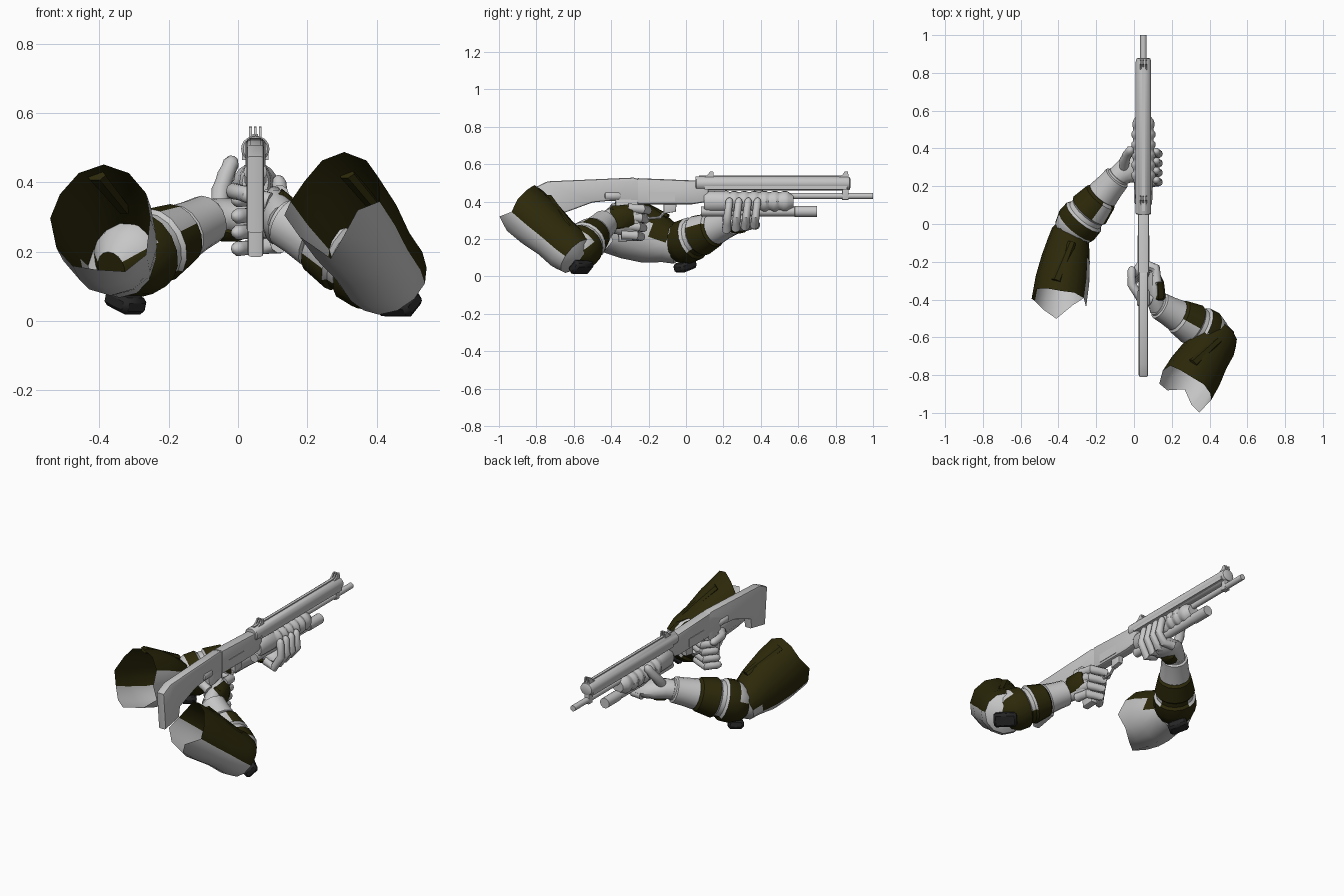
import bpy, bmesh, math
from mathutils import Vector, Matrix


def material(name, rgb):
    m = bpy.data.materials.new(name)
    m.diffuse_color = (*rgb, 1)
    return m


GREY, OLIVE, DARK = 0, 1, 2
MATS = [material("light grey", (0.57, 0.57, 0.57)),
        material("dark olive", (0.025, 0.0215, 0.003)),
        material("charcoal", (0.018, 0.018, 0.019))]
GX = 0.05  # gun centre line


def finish(bm, name):
    bmesh.ops.recalc_face_normals(bm, faces=bm.faces[:])
    me = bpy.data.meshes.new(name)
    bm.to_mesh(me)
    bm.free()
    for m in MATS:
        me.materials.append(m)
    ob = bpy.data.objects.new(name, me)
    bpy.context.collection.objects.link(ob)
    return ob


def loft(name, pts, radii, n=12, color=GREY, ref=(0, 0, 1), caps=(True, True), rim=None):
    """Skin rings along a path; color is an index or a rule(segment, angle)."""
    pts = [Vector(p) for p in pts]
    ref = Vector(ref)
    bm = bmesh.new()
    rings = []
    for i, p in enumerate(pts):
        t = (pts[min(i + 1, len(pts) - 1)] - pts[max(i - 1, 0)]).normalized()
        side = t.cross(ref).normalized()
        up = side.cross(t)
        r = radii[i]
        rs, ru = r if isinstance(r, tuple) else (r, r)
        ring = []
        for k in range(n):
            a = 2 * math.pi * k / n
            v = p + side * (math.cos(a) * rs) + up * (math.sin(a) * ru)
            if i == 0 and rim:
                v -= t * rim[k]
            ring.append(bm.verts.new(v))
        rings.append(ring)
    for i in range(len(rings) - 1):
        for k in range(n):
            j = (k + 1) % n
            f = bm.faces.new((rings[i][k], rings[i][j], rings[i + 1][j], rings[i + 1][k]))
            a = 2 * math.pi * (k + 0.5) / n
            f.material_index = color(i, a) if callable(color) else color
    for cap, ring, seg in ((caps[0], rings[0], 0), (caps[1], rings[-1], len(rings) - 2)):
        if cap:
            f = bm.faces.new(ring)
            f.material_index = color(seg, 0) if callable(color) else color
    return finish(bm, name)


def plate(name, profile, x0, x1, bevel=0.006):
    """Side profile in (y, z), extruded across x."""
    bm = bmesh.new()
    f = bm.faces.new([bm.verts.new((x0, y, z)) for y, z in profile])
    ext = bmesh.ops.extrude_face_region(bm, geom=[f], use_keep_orig=True)["geom"]
    bmesh.ops.translate(bm, vec=(x1 - x0, 0, 0),
                        verts=[g for g in ext if isinstance(g, bmesh.types.BMVert)])
    if bevel:
        edges = [e for e in bm.edges if abs(e.verts[0].co.x - e.verts[1].co.x) < 1e-6]
        bmesh.ops.bevel(bm, geom=edges, offset=bevel, segments=2, profile=0.5, affect='EDGES')
    return finish(bm, name)


def tube_y(name, z, ys, radii, n=16):
    return loft(name, [(GX, y, z) for y in ys], radii, n)


def finger(name, pts, r, ref):
    """Tapered digit with knuckle bulges and a rounded tip."""
    p = [Vector(q) for q in pts]
    path, rad = [], []
    for i in range(len(p) - 1):
        path += [p[i], p[i].lerp(p[i + 1], 0.5)]
        rad += [r * (1 - 0.07 * i) * 1.06, r * (1 - 0.07 * i) * 0.94]
    d = (p[-1] - p[-2]).normalized()
    path += [p[-1], p[-1] + d * r * 0.6, p[-1] + d * r * 0.85]
    rad += [r * 0.85, r * 0.55, r * 0.15]
    return loft(name, path, rad, 10, GREY, ref)


# ---- Gun -------------------------------------------------------------
plate("stock", [(-0.81, 0.475), (-0.74, 0.508), (-0.28, 0.528), (-0.24, 0.515), (-0.22, 0.40),
                (-0.40, 0.405), (-0.50, 0.395), (-0.65, 0.34), (-0.66, 0.28), (-0.79, 0.255)],
      0.025, 0.075, 0.01)
plate("receiver", [(-0.26, 0.525), (0.06, 0.512), (0.12, 0.50), (0.12, 0.40), (0.03, 0.385),
                   (-0.26, 0.385)], 0.021, 0.079, 0.012)
plate("ejection_port", [(-0.2, 0.45), (-0.06, 0.45), (-0.06, 0.40), (-0.2, 0.40)], 0.018, 0.082, 0)
tube_y("grip_boss", 0.43, [-0.44, -0.43, -0.36, -0.34], [(0.02, 0.015), (0.034, 0.028), (0.034, 0.028), (0.02, 0.015)])
plate("grip", [(-0.38, 0.42), (-0.25, 0.42), (-0.28, 0.19), (-0.36, 0.185)], 0.028, 0.074, 0.01)
plate("trigger_block", [(-0.12, 0.39), (-0.05, 0.39), (-0.055, 0.345), (-0.12, 0.335)], 0.035, 0.065, 0.004)
loft("trigger_guard", [(GX, -0.11, 0.35), (GX, -0.14, 0.315), (GX, -0.2, 0.31), (GX, -0.235, 0.35),
                       (GX, -0.24, 0.39)], [0.008] * 5, 8, GREY, (1, 0, 0))
tube_y("barrel", 0.43, [0.05, 1.0], [0.017, 0.017])
tube_y("magazine_tube", 0.347, [0.08, 0.58, 0.582, 0.70], [0.026, 0.026, 0.03, 0.03])
tube_y("heat_shield", 0.497, [0.05, 0.055, 0.86, 0.875, 0.88],
       [(0.035, 0.035), (0.041, 0.038), (0.041, 0.038), (0.037, 0.034), (0.025, 0.02)], 20)
plate("shield_rib", [(0.07, 0.54), (0.86, 0.54), (0.86, 0.52), (0.07, 0.52)], 0.042, 0.058, 0)
plate("shield_skirt", [(0.10, 0.49), (0.86, 0.49), (0.86, 0.465), (0.10, 0.465)], 0.012, 0.088, 0)
plate("barrel_clamp", [(0.835, 0.48), (0.87, 0.48), (0.87, 0.408), (0.835, 0.408)], 0.032, 0.068, 0.006)
for y0, label in ((0.13, "rear"), (0.85, "front")):
    for k in (-1, 0, 1):
        x = GX + 0.014 * k
        plate(f"{label}_sight_prong", [(y0 - 0.035, 0.53), (y0 + 0.02, 0.53), (y0 + 0.015, 0.562),
                                       (y0 - 0.002, 0.56), (y0 - 0.012, 0.545)], x - 0.004, x + 0.004, 0)

# ribbed pump handle
ys, rr = [0.095, 0.11, 0.22], [(0.038, 0.045), (0.046, 0.056), (0.05, 0.058)]
for k in range(6):
    y = 0.235 + k * 0.054
    ys += [y, y + 0.015, y + 0.032, y + 0.044]
    w = 0.064 if k < 5 else 0.058
    rr += [(0.054, 0.05), (w, 0.057), (w, 0.057), (0.054, 0.05)]
ys.append(0.575)
rr.append((0.036, 0.034))
tube_y("pump_handle", 0.40, ys, rr, 16)


# ---- Arms ------------------------------------------------------------
def arm(side, shoulder, elbow, wrist, r0, r1, rim, tilt, gap, pad, pad_dir, pad_size):
    s, e, w = Vector(shoulder), Vector(elbow), Vector(wrist)

    # open sleeve: olive above, grey below and around the elbow joint
    def sleeve_colour(i, a):
        return OLIVE if i < 4 and math.sin(a - tilt) > (0, 0, -0.25, 0.1)[i] else GREY
    sleeve_radii = [(r0[0] * k, r0[1] * k) for k in (1.0, 0.98, 0.88)]
    sleeve_radii += [r1 * k for k in (1.06, 0.93, 0.4)]
    loft(side + "_upper_sleeve", [s + (e - s) * t for t in (0, 0.3, 0.62, 0.88, 1.05, 1.16)],
         sleeve_radii, 12, sleeve_colour, caps=(False, True), rim=rim)
    # raised strap on the sleeve
    ax = (e - s).normalized()
    sd = ax.cross(Vector((0, 0, 1))).normalized()
    top = sd.cross(ax)
    loft(side + "_sleeve_ridge", [s.lerp(e, 0.12) + top * 0.92 * r0[1] - sd * 0.03,
                                  s.lerp(e, 0.75) + top * 0.78 * r0[1] + sd * 0.02],
         [(0.03, 0.018), (0.022, 0.014)], 6, OLIVE)
    # forearm: elbow guard, bare band, armour panel, then undersuit
    ts = (-0.1, 0.0, 0.14, 0.29, 0.32, 0.38, 0.41, 0.64, 0.67, 1.02)
    rs = (0.05, 0.098, 0.12, 0.118, 0.104, 0.102, 0.112, 0.094, 0.075, 0.06)

    def colour(i, a):
        in_gap = gap[0] < a < gap[1]
        if i < 3:
            return GREY if (i < 2 and math.sin(a) > 0.3) or (in_gap and gap[1] > 3) else OLIVE
        if i < 6:
            return OLIVE if math.sin(a) < -0.6 else GREY
        return OLIVE if i < 8 and not in_gap else GREY
    loft(side + "_forearm", [e + (w - e) * t for t in ts], rs, 16, colour)
    # flared bracer cuff
    loft(side + "_bracer", [e.lerp(w, t) for t in (0.66, 0.68, 0.84, 0.98, 1.0)],
         [0.07, 0.086, 0.077, 0.073, 0.055], 16, GREY)
    # elbow pad
    rot = Vector(pad_dir).to_track_quat('Z', 'Y').to_matrix().to_4x4()
    bm = bmesh.new()
    bmesh.ops.create_cube(bm, size=1, matrix=Matrix.Translation(pad) @ rot @ Matrix.Diagonal((*pad_size, 1)))
    bmesh.ops.bevel(bm, geom=bm.edges[:], offset=0.013, segments=1, affect='EDGES')
    for f in bm.faces:
        f.material_index = DARK
    finish(bm, side + "_elbow_pad")


arm("left", (-0.395, -0.40, 0.29), (-0.34, -0.05, 0.165), (-0.085, 0.25, 0.295),
    (0.146, 0.168), 0.104, (0.02, 0.0, 0.0, 0.01, 0.0, -0.01, 0.02, 0.0, 0.02, 0.05, -0.03, -0.06),
    0.3, (0.4, 1.2), (-0.325, -0.005, 0.056), (-0.2, 0.25, -1), (0.085, 0.11, 0.05))
arm("right", (0.28, -0.855, 0.345), (0.435, -0.60, 0.12), (0.13, -0.43, 0.29),
    (0.15, 0.145), 0.122, (0.0, 0.02, 0.03, 0.045, 0.03, 0.0, 0.0, 0.03, 0.0, -0.08, 0.0, 0.055),
    0.05, (1.6, 3.4), (0.465, -0.56, 0.05), (0.5, 0.5, -0.8), (0.13, 0.08, 0.05))

# left hand: cradles the pump from below
loft("left_palm", [(-0.10, 0.24, 0.29), (-0.06, 0.27, 0.30), (-0.02, 0.295, 0.30), (0.04, 0.30, 0.29),
                   (0.085, 0.30, 0.285), (0.10, 0.30, 0.285)],
     [0.055, (0.063, 0.055), (0.078, 0.055), (0.09, 0.05), (0.085, 0.035), (0.06, 0.02)], 14)
for k in range(4):
    y = 0.22 + k * 0.05
    finger(f"left_finger_{k + 1}", [(0.03, y, 0.275), (0.09, y - 0.004, 0.25 + 0.008 * k),
                                    (0.13, y + 0.002, 0.32), (0.118, y + 0.012, 0.40)], 0.025, (0, 1, 0))
finger("left_thumb", [(-0.055, 0.28, 0.31), (-0.05, 0.335, 0.375), (-0.035, 0.37, 0.42), (-0.02, 0.39, 0.455)],
       0.028, (1, 0, 0))

# right hand: wraps the grip
loft("right_palm", [(0.135, -0.45, 0.285), (0.12, -0.41, 0.295), (0.11, -0.36, 0.30), (0.105, -0.30, 0.305),
                    (0.105, -0.255, 0.305)],
     [0.052, (0.05, 0.066), (0.042, 0.08), (0.038, 0.085), (0.025, 0.075)], 14)
for k in range(4):
    z = 0.365 - k * 0.047
    d = 0.012 * k
    finger(f"right_finger_{k + 1}", [(0.12, -0.31 - d, z), (0.115, -0.235 - d, z - 0.005),
                                     (0.04, -0.205 - d, z - 0.012), (0.0, -0.265 - d, z - 0.015)],
           0.026, (0, 0, 1))
finger("right_thumb", [(0.09, -0.40, 0.345), (0.03, -0.385, 0.365), (-0.012, -0.32, 0.375), (-0.012, -0.245, 0.37)],
       0.026, (0, 0, 1))
# armour over the back of the right hand
loft("right_hand_guard", [(0.13, -0.405, 0.305), (0.13, -0.39, 0.308), (0.127, -0.31, 0.316), (0.125, -0.28, 0.32)],
     [(0.03, 0.045), (0.038, 0.07), (0.032, 0.066), (0.02, 0.05)], 8, OLIVE)
# armour patch under the left hand
loft("left_hand_guard", [(-0.06, 0.255, 0.258), (-0.045, 0.265, 0.254), (0.0, 0.29, 0.252), (0.015, 0.3, 0.258)],
     [(0.03, 0.015), (0.042, 0.025), (0.045, 0.022), (0.03, 0.012)], 8, OLIVE)

# ---- Shading -----------------------------------------------------------
bpy.ops.object.select_all(action='SELECT')
bpy.context.view_layer.objects.active = bpy.context.scene.objects[0]
bpy.ops.object.shade_smooth_by_angle(angle=math.radians(38))
